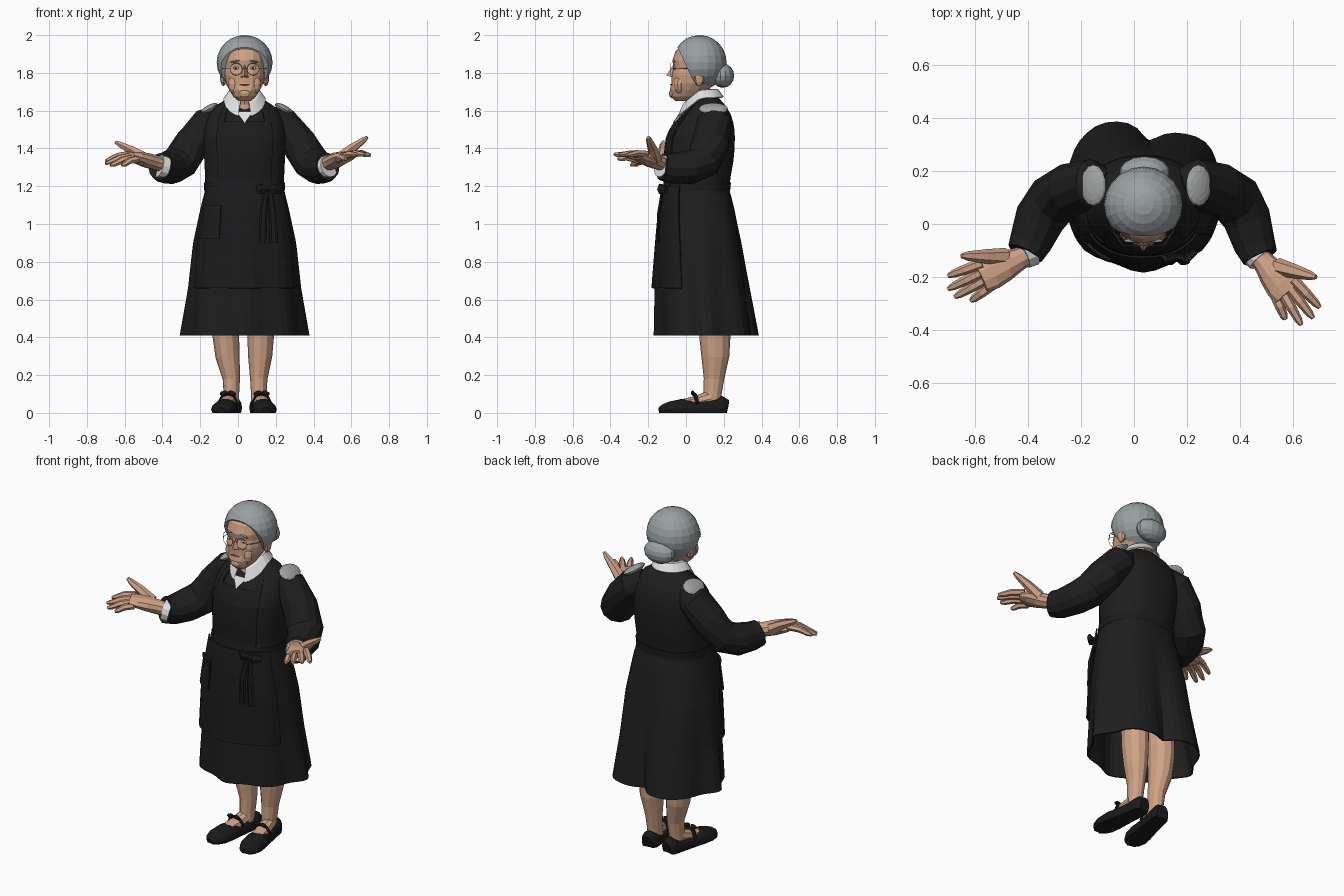
import bpy, bmesh, math
from mathutils import Vector, Euler

if "Cube" in bpy.data.objects:
    bpy.data.objects.remove(bpy.data.objects["Cube"])

CX = 0.035  # body centre line


def mat(name, r, g, b):
    m = bpy.data.materials.new(name)
    m.diffuse_color = (r, g, b, 1)
    m.use_nodes = True
    m.node_tree.nodes["Principled BSDF"].inputs["Base Color"].default_value = m.diffuse_color
    return m


BLACK = mat("dress black", 0.013, 0.013, 0.013)
APRON = mat("apron black", 0.011, 0.011, 0.012)
SHOE = mat("shoe black", 0.010, 0.010, 0.010)
HAIR = mat("hair grey", 0.32, 0.35, 0.36)
PATCH = mat("shoulder grey", 0.36, 0.38, 0.37)
SKIN = mat("skin", 0.62, 0.36, 0.235)
WHITE = mat("collar white", 0.75, 0.75, 0.75)
LIP = mat("lip brown", 0.30, 0.14, 0.09)
EYE = mat("eye dark", 0.06, 0.05, 0.05)
METAL = mat("glasses metal", 0.35, 0.33, 0.30)


def make(name, verts, faces, m):
    me = bpy.data.meshes.new(name)
    me.from_pydata([tuple(v) for v in verts], [], faces)
    bm = bmesh.new()
    bm.from_mesh(me)
    bmesh.ops.recalc_face_normals(bm, faces=bm.faces)
    bm.to_mesh(me)
    bm.free()
    ob = bpy.data.objects.new(name, me)
    bpy.context.collection.objects.link(ob)
    me.materials.append(m)
    return ob


def skin_rings(name, rings, m, closed=True, caps=True):
    n = len(rings[0])
    verts = [v for r in rings for v in r]
    faces = []
    for i in range(len(rings) - 1):
        for j in range(n if closed else n - 1):
            k = (j + 1) % n
            faces.append((i * n + j, i * n + k, (i + 1) * n + k, (i + 1) * n + j))
    if caps:
        faces += [tuple(range(n)), tuple(range((len(rings) - 1) * n, len(rings) * n))]
    return make(name, verts, faces, m)


def tube(name, path, m, n=10, floor=None):
    """path: (x, y, z, side radius, up radius)"""
    pts = [Vector(p[:3]) for p in path]
    rings = []
    for i, p in enumerate(path):
        t = (pts[min(i + 1, len(pts) - 1)] - pts[max(i - 1, 0)]).normalized()
        ref = Vector((0, 1, 0)) if abs(t.z) > 0.9 else Vector((0, 0, 1))
        s = t.cross(ref).normalized()
        u = s.cross(t)
        ring = []
        for k in range(n):
            a = 2 * math.pi * k / n
            v = pts[i] + s * p[3] * math.cos(a) + u * p[4] * math.sin(a)
            if floor is not None:
                v.z = max(v.z, floor)
            ring.append(v)
        rings.append(ring)
    return skin_rings(name, rings, m)


def ball(name, c, r, m, rot=(0, 0, 0), u=14, v=8, cut=None):
    bm = bmesh.new()
    bmesh.ops.create_uvsphere(bm, u_segments=u, v_segments=v, radius=1)
    e = Euler(rot).to_matrix()
    for w in bm.verts:
        w.co = e @ Vector([w.co[i] * r[i] for i in range(3)]) + Vector(c)
    if cut:
        bmesh.ops.bisect_plane(bm, geom=bm.verts[:] + bm.edges[:] + bm.faces[:],
                               plane_co=cut[0], plane_no=cut[1], clear_outer=True)
        bmesh.ops.holes_fill(bm, edges=bm.edges[:])
    ob = make(name, [], [], m)
    bm.to_mesh(ob.data)
    bm.free()
    return ob


def power(c, e):
    return math.copysign(abs(c) ** e, c)


# ---- dress: one profile (z, half width, front y, back y) shared with the apron
BODY = [(0.41, .325, -.155, .385), (.66, .287, -.155, .34), (.9, .265, -.14, .295),
        (1.1, .225, -.125, .25), (1.18, .205, -.11, .225), (1.25, .205, -.10, .232),
        (1.35, .21, -.105, .25), (1.45, .215, -.095, .255), (1.51, .21, -.07, .252),
        (1.565, .195, -.03, .24), (1.605, .17, .01, .22), (1.64, .13, .04, .195), (1.665, .085, .06, .17)]


def body(z, deg, off=0.0):
    for p, q in zip(BODY, BODY[1:]):
        if z <= q[0]:
            break
    f = (z - p[0]) / (q[0] - p[0])
    hw, y0, y1 = (p[i] + (q[i] - p[i]) * f for i in (1, 2, 3))
    a = math.radians(deg)
    t = max(0, (1.15 - z) / 0.74)  # skirt folds grow towards the hem
    fold = 1 + t * (0.045 * math.cos(8 * a) + 0.14 * math.exp(-((deg - 117) / 14) ** 2)
                    - 0.3 * math.exp(-((deg - 85) / 13) ** 2))
    e = 0.87 + 0.25 * t
    x = (hw * fold + off) * power(math.cos(a), e)
    y = ((y1 - y0) / 2 * fold + off) * power(math.sin(a), e)
    return Vector((CX + x, (y0 + y1) / 2 + y, z))


def wrap(name, z0, z1, a0, a1, off, m, rows=8, cols=14, thick=0.008):
    full = a1 - a0 >= 360
    rings = []
    for i in range(rows + 1):
        z = z0 + (z1 - z0) * i / rows
        rings.append([body(z, a0 + (a1 - a0) * j / cols, off) for j in range(cols + (not full))])
    ob = skin_rings(name, rings, m, closed=full, caps=False)
    s = ob.modifiers.new("cloth", "SOLIDIFY")
    s.thickness = thick
    s.offset = 0
    return ob


wrap("dress", 0.41, 1.665, 0, 360, 0, BLACK, 30, 56)
wrap("apron_skirt", 0.66, 1.2, 207, 333, 0.017, APRON)
wrap("apron_bib", 1.2, 1.54, 232, 308, 0.01, APRON)
wrap("waistband", 1.18, 1.22, 0, 360, 0.005, APRON, 1, 56)
wrap("pocket", 0.92, 1.10, 216, 243, 0.026, APRON, 3, 4)
wrap("pocket_hem", 1.08, 1.10, 215, 244, 0.031, BLACK, 1, 4)
for a in (237, 303):
    wrap("apron_strap", 1.53, 1.63, a - 6, a + 6, 0.008, APRON, 4, 2)
# apron bow
for s in (-1, 1):
    tube("bow_loop", [(.16, -.12, 1.18, .012, .012), (.16 + s * .035, -.135, 1.185, .018, .03),
                      (.16 + s * .07, -.105, 1.18, .012, .02)], APRON, 6)
    tube("bow_tail", [(.16 + s * .01, -.125, 1.18, .012, .008), (.16 + s * .025, -.145, 1.05, .02, .01),
                      (.16 + s * .03, -.145, .9, .022, .008)], APRON, 6)

# ---- neck and collar
tube("neck", [(CX, .07, 1.53, .07, .075), (CX, .075, 1.64, .058, .07), (CX, .05, 1.73, .058, .07)], SKIN, 12)
rings = []
for rx, ry, dz in ((.066, .08, .045), (.08, .095, .042), (.112, .125, 0)):
    ring = []
    for k in range(25):  # open at the throat
        a = math.radians(-72 + 324 * k / 24)
        x, dy = CX + rx * math.cos(a), ry * math.sin(a)
        ring.append((x, .075 + dy, 1.667 + dz + (.8 if dy < 0 else .05) * dy))
    rings.append(ring)
sol = skin_rings("collar", rings, WHITE, closed=False, caps=False).modifiers.new("cloth", "SOLIDIFY")
sol.thickness = 0.008
make("collar_front", [(CX - .045, -.03, 1.595), (CX + .045, -.03, 1.595), (CX, -.07, 1.535), (CX, .02, 1.55)],
     [(0, 1, 2), (0, 2, 3), (1, 3, 2), (0, 3, 1)], WHITE)

# ---- head (z, half width, front y, back y)
rings = []
for z, hw, y0, y1 in ((1.65, .03, -.055, .02), (1.675, .06, -.08, .08), (1.71, .082, -.085, .12),
                      (1.745, .1, -.077, .15), (1.79, .109, -.077, .17), (1.83, .109, -.066, .18),
                      (1.865, .11, -.072, .18), (1.915, .104, -.055, .17), (1.94, .085, -.03, .16),
                      (1.96, .055, .02, .13)):
    rings.append([(CX + hw * power(math.cos(a), .9), (y0 + y1) / 2 + (y1 - y0) / 2 * power(math.sin(a), .9), z)
                  for a in (2 * math.pi * k / 16 for k in range(16))])
skin_rings("head", rings, SKIN)
ball("hair", (CX, .072, 1.855), (.148, .143, .145), HAIR, u=20, v=12,
     cut=((0, -.052, 1.95), (0, -.16, -.075)))
ball("hair_bun", (CX + .005, .195, 1.785), (.095, .06, .064), HAIR)
make("nose", [(CX, -.066, 1.845), (CX - .024, -.07, 1.775), (CX + .024, -.07, 1.775), (CX, -.104, 1.787)],
     [(0, 1, 3), (0, 3, 2), (1, 2, 3), (0, 2, 1)], SKIN)
ball("mouth", (CX, -.079, 1.738), (.03, .006, .004), LIP, u=10, v=6)
ball("chin", (CX, -.066, 1.69), (.035, .025, .025), SKIN, u=10, v=6)
for s in (-1, 1):
    ball("ear", (CX + s * .112, .07, 1.775), (.018, .028, .045), SKIN, u=8, v=6)
    ball("cheek", (CX + s * .055, -.035, 1.74), (.034, .03, .05), SKIN, u=10, v=6)
    ball("eye", (CX + s * .045, -.059, 1.825), (.018, .007, .007), WHITE, u=10, v=6)
    ball("iris", (CX + s * .045, -.065, 1.825), (.006, .003, .006), EYE, u=8, v=6)
    ball("brow", (CX + s * .047, -.063, 1.862), (.028, .007, .005), HAIR, (0, s * .2, 0), 8, 6)
    bpy.ops.mesh.primitive_torus_add(location=(CX + s * .045, -.08, 1.82), rotation=(math.pi / 2, 0, 0),
                                     major_radius=.032, minor_radius=.0015, major_segments=16, minor_segments=4)
    bpy.context.object.name = "glasses_rim"
    bpy.context.object.data.materials.append(METAL)
    tube("glasses_arm", [(CX + s * .077, -.08, 1.825, .002, .002), (CX + s * .112, -.03, 1.825, .002, .002),
                         (CX + s * .122, .06, 1.82, .002, .002)], METAL, 4)
tube("glasses_bridge", [(CX - .014, -.08, 1.825, .002, .002), (CX + .014, -.08, 1.825, .002, .002)], METAL, 4)


# ---- arms and hands
def arm(side, sleeve, wrist, knuckle, tips, thumb):
    tube(side + "_sleeve", sleeve, BLACK, 12)
    w, k = Vector(wrist), Vector(knuckle)
    d = (k - w).normalized()
    end = Vector(sleeve[-1][:3])
    tube(side + "_cuff", [(*(end - d * .03), .06, .062), (*(end + d * .01), .056, .06)], WHITE, 12)
    across = Vector((d.x, d.y, 0)).cross(Vector((0, 0, 1))).normalized()
    if across.y > 0:
        across = -across  # runs from index to little finger
    across = (across - Vector((0, 0, .3))).normalized()
    path = []
    for f, rx, rz in ((-.25, .038, .038), (.1, .044, .04), (.45, .058, .04), (.8, .066, .032), (1.08, .06, .02)):
        path.append((*(w + (k - w) * f), rx, rz))
    tube(side + "_palm", path, SKIN, 10)
    for i, tip in enumerate(tips):
        b, t = k - d * .015 + across * (-.047 + .031 * i), Vector(tip)
        m = b.lerp(t, .5) + Vector((0, 0, .008))
        tube(side + "_finger", [(*b, .021, .02), (*m, .019, .018), (*b.lerp(t, .85), .015, .014),
                                (*t, .008, .008)], SKIN, 6)
    b, t = w.lerp(k, .35) - across * .03, Vector(thumb)
    tube(side + "_thumb", [(*b, .034, .034), (*(b.lerp(t, .45) + Vector((0, 0, .004))), .027, .026),
                           (*b.lerp(t, .85), .018, .017), (*t, .009, .009)], SKIN, 6)


arm("right", [(-.09, .15, 1.58, .05, .05), (-.155, .15, 1.535, .095, .09), (-.24, .13, 1.43, .1, .095),
              (-.305, .09, 1.33, .1, .095), (-.355, .02, 1.30, .095, .09), (-.39, -.07, 1.295, .08, .08),
              (-.41, -.11, 1.305, .07, .075)],
    (-.42, -.125, 1.32), (-.565, -.195, 1.36),
    [(-.70, -.195, 1.335), (-.70, -.245, 1.32), (-.675, -.275, 1.31), (-.615, -.29, 1.31)], (-.65, -.12, 1.435))
arm("left", [(.16, .15, 1.58, .05, .05), (.23, .15, 1.535, .095, .09), (.32, .13, 1.43, .1, .095),
             (.385, .09, 1.33, .1, .095), (.425, .02, 1.30, .09, .09), (.455, -.08, 1.295, .078, .08),
             (.475, -.125, 1.305, .068, .075)],
    (.485, -.14, 1.325), (.575, -.25, 1.36),
    [(.70, -.315, 1.365), (.675, -.355, 1.37), (.63, -.38, 1.37), (.57, -.36, 1.345)], (.685, -.20, 1.46))
for s in (-1, 1):
    ball("shoulder_patch", (CX + .01 + s * .198, .145, 1.61), (.054, .078, .02), PATCH, (0, s * .5, 0))

# ---- legs and shoes: ankle x, calf x, heel x, toe x
for side, ax, cx, hx, tx in (("right", -.035, -.064, -.022, -.09), ("left", .11, .12, .105, .148)):
    tube(side + "_leg", [(cx, .15, .7, .08, .085), (cx, .153, .4, .07, .082), (cx * .7 + ax * .3, .155, .3, .064, .074),
                         (ax, .148, .18, .046, .054), (ax, .14, .1, .041, .048), (ax, .13, .04, .04, .05)], SKIN, 12)

    def along(y):
        return hx + (tx - hx) * (.215 - y) / .355

    shoe = [(y, r, h) for y, r, h in ((.215, .034, .07), (.19, .049, .09), (.12, .053, .078), (.05, .058, .07),
                                      (-.02, .065, .075), (-.08, .065, .062), (-.12, .048, .045), (-.14, .022, .03))]
    tube(side + "_shoe", [(along(y), y, h * .3, r, h * .7) for y, r, h in shoe], SHOE, 14, 0.0)
    tube(side + "_instep", [(along(.13), .13, .075, .04, .045), (along(.05), .05, .055, .042, .035),
                            (along(-.01), -.01, .045, .037, .03)], SKIN, 10)
    sx = along(.05)
    tube(side + "_strap", [(sx - .05, .06, .05, .012, .006), (sx - .03, .05, .09, .012, .006),
                           (sx, .045, .1, .012, .008), (sx + .03, .05, .09, .012, .006),
                           (sx + .05, .06, .05, .012, .006)], SHOE, 6)
    for s in (-1, 1):
        ball(side + "_shoe_bow", (sx + s * .022, .035, .105), (.022, .01, .012), SHOE, (0, s * .3, 0), 8, 6)
